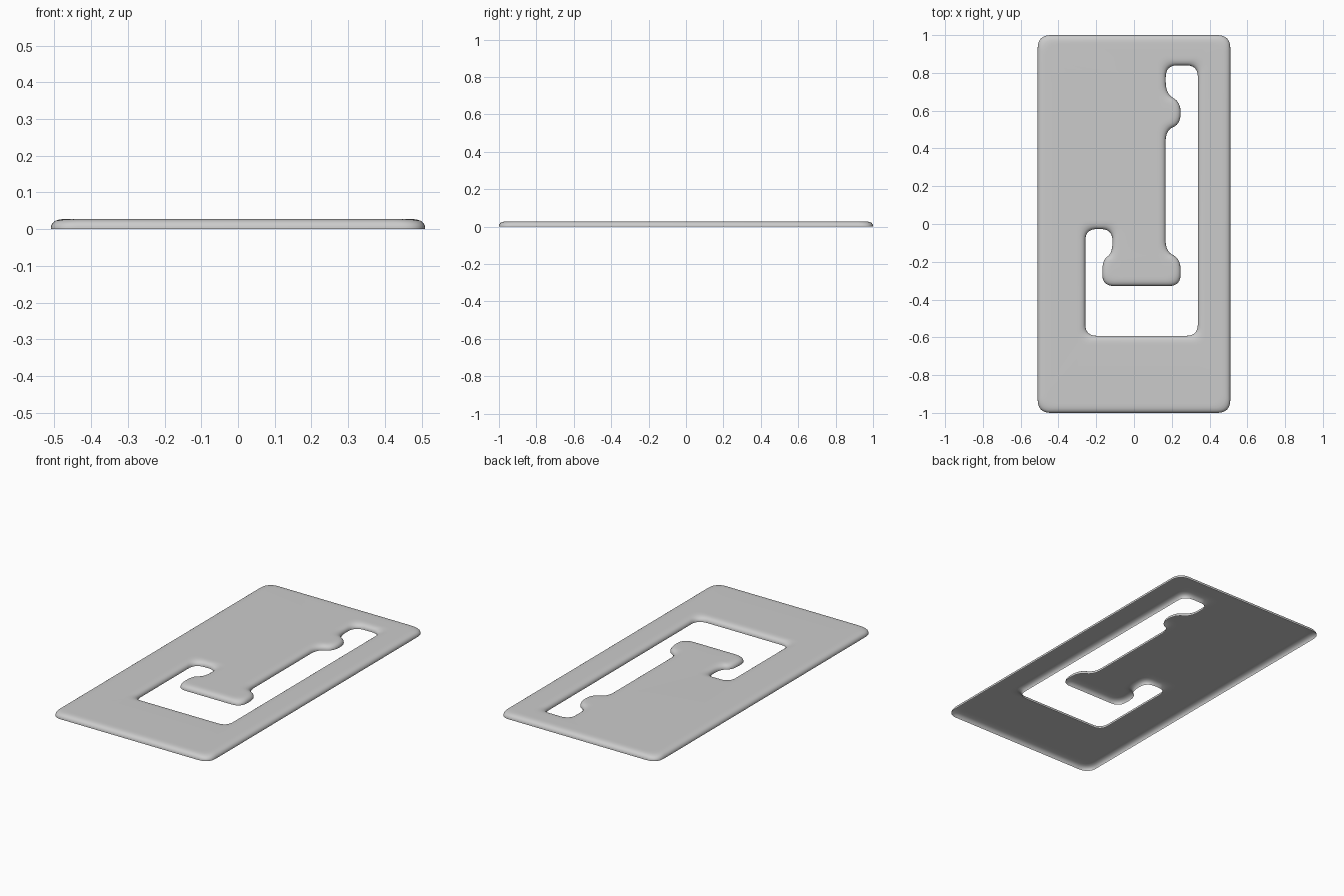
import bpy, bmesh
from mathutils import Vector

if "Cube" in bpy.data.objects:
    bpy.data.objects.remove(bpy.data.objects["Cube"])

OUTER = [(-.51, -1), (.51, -1), (.51, 1), (-.51, 1)]                 # counter-clockwise
SLOT = [(.168, .84), (.338, .84), (.338, -.592), (-.258, -.592),     # clockwise
        (-.258, -.027), (-.114, -.027), (-.114, -.155), (-.168, -.19),
        (-.168, -.328), (.247, -.328), (.247, -.185), (.167, -.145),
        (.167, .495), (.247, .53), (.247, .645), (.168, .69)]
# Edge section of the open-bottomed shell: inset into the material, height
SECTION = [(0, 0), (.0003, .006), (.002, .012), (.006, .018), (.013, .0233),
           (.025, .0266), (.038, .0278), (.05, .028)]


def outline(points, inset, reach, steps=8):
    """Offset a polygon to its left and round every corner."""
    pts = [Vector(p) for p in points]
    n = len(pts)
    moved = []
    for i, p in enumerate(pts):
        a = (p - pts[i - 1]).normalized()
        b = (pts[(i + 1) % n] - p).normalized()
        side = Vector((-a.y, a.x)) + Vector((-b.y, b.x))
        moved.append(p + inset * side / (1 + a.dot(b)))
    result = []
    for i, p in enumerate(moved):
        to_prev, to_next = moved[i - 1] - p, moved[(i + 1) % n] - p
        s = p + to_prev.normalized() * min(reach, to_prev.length * .49)
        e = p + to_next.normalized() * min(reach, to_next.length * .49)
        for k in range(steps + 1):
            t = k / steps
            result.append(s * (1 - t) ** 2 + p * 2 * t * (1 - t) + e * t * t)
    return result


bm = bmesh.new()
top_edges = []

# Rounded walls of the outer rim and of the slot
for points, reach in ((OUTER, .07), (SLOT, .062)):
    rings = [[bm.verts.new((p.x, p.y, z)) for p in outline(points, d, reach)]
             for d, z in SECTION]
    n = len(rings[0])
    for lo, hi in zip(rings, rings[1:]):
        for i in range(n):
            j = (i + 1) % n
            bm.faces.new((lo[i], lo[j], hi[j], hi[i]))
    top = rings[-1]
    top_edges += [bm.edges.get((top[i], top[(i + 1) % n])) for i in range(n)]

# Flat top, leaving the slot open
fill = bmesh.ops.triangle_fill(bm, use_beauty=True, use_dissolve=False,
                               edges=top_edges, normal=(0, 0, 1))
for face in fill["geom"]:
    if isinstance(face, bmesh.types.BMFace) and face.normal.z < 0:
        face.normal_flip()

mesh = bpy.data.meshes.new("slotted_plate")
bm.to_mesh(mesh)
bm.free()
plate = bpy.data.objects.new("slotted_plate", mesh)
bpy.context.collection.objects.link(plate)
bpy.context.view_layer.objects.active = plate
plate.select_set(True)
bpy.ops.object.shade_smooth_by_angle(angle=1.0)
